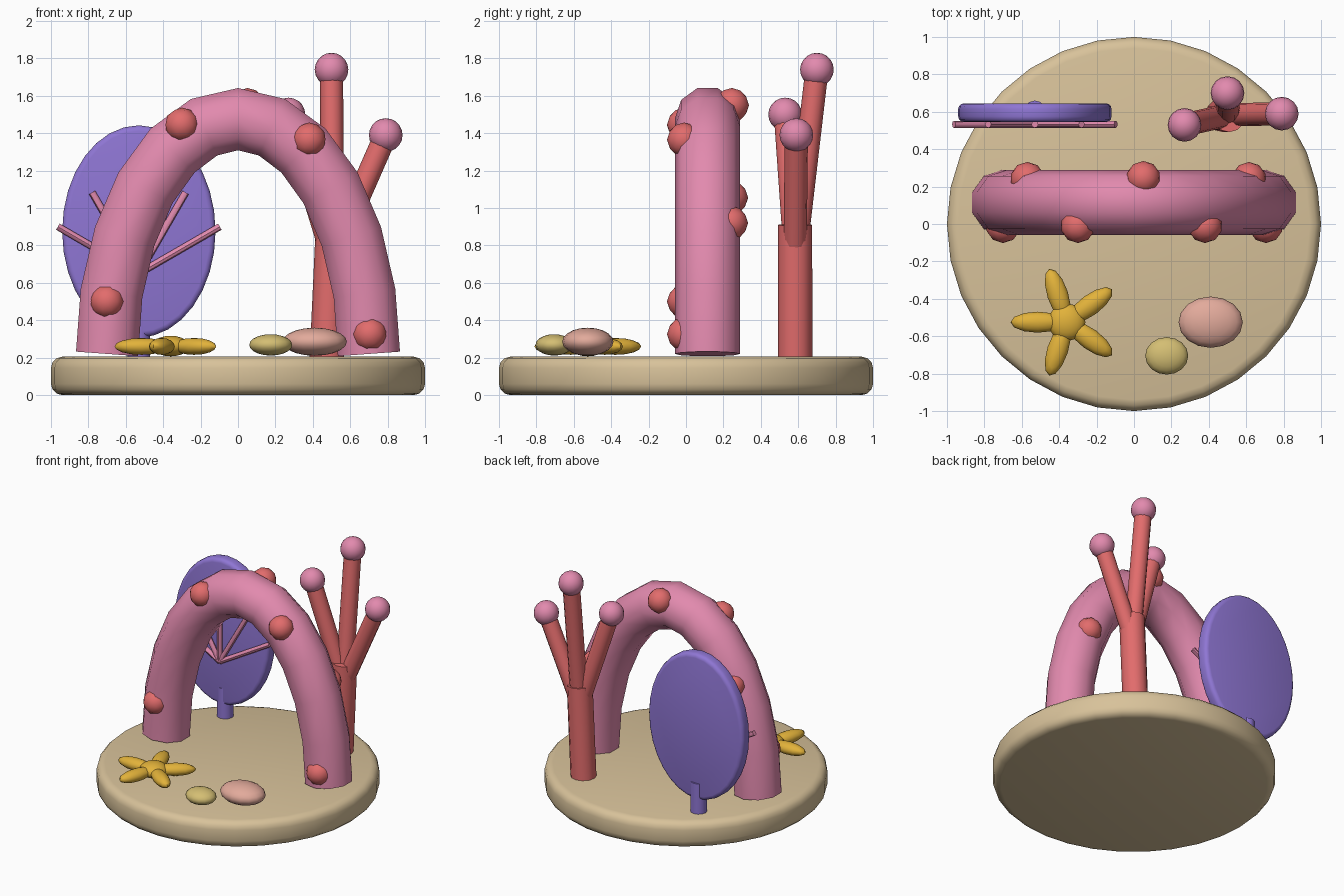
import bpy, bmesh, math
from mathutils import Vector, Matrix

if "Cube" in bpy.data.objects:
    bpy.data.objects.remove(bpy.data.objects["Cube"])


def mat(name, rgb):
    m = bpy.data.materials.new(name)
    lin = [((c / 255 + 0.055) / 1.055) ** 2.4 for c in rgb]
    m.diffuse_color = (*lin, 1)
    m.use_nodes = True
    m.node_tree.nodes["Principled BSDF"].inputs["Base Color"].default_value = m.diffuse_color
    return m


SAND = mat("sand", (216, 194, 154))
PINK = mat("pink", (226, 138, 174))
RED = mat("coral_red", (226, 108, 108))
PURPLE = mat("purple", (143, 118, 212))
GOLD = mat("gold", (226, 178, 58))
OLIVE = mat("pale_yellow", (212, 190, 115))
ROSE = mat("rose_beige", (226, 170, 155))


def finish(name, bm, material, angle=45):
    bmesh.ops.recalc_face_normals(bm, faces=bm.faces)
    me = bpy.data.meshes.new(name)
    bm.to_mesh(me)
    bm.free()
    ob = bpy.data.objects.new(name, me)
    bpy.context.collection.objects.link(ob)
    me.materials.append(material)
    bpy.ops.object.select_all(action='DESELECT')
    ob.select_set(True)
    bpy.context.view_layer.objects.active = ob
    bpy.ops.object.shade_smooth_by_angle(angle=math.radians(angle))
    return ob


def ellipsoid(name, centre, radii, material, turn=0, seg=16, rings=10):
    bm = bmesh.new()
    bmesh.ops.create_uvsphere(bm, u_segments=seg, v_segments=rings, radius=1)
    bm.transform(Matrix.Translation(centre) @ Matrix.Rotation(turn, 4, 'Z')
                 @ Matrix.Diagonal((*radii, 1)))
    return finish(name, bm, material, 60)


def rod(name, a, b, r, material, seg=12):
    a, b = Vector(a), Vector(b)
    bm = bmesh.new()
    bmesh.ops.create_cone(bm, cap_ends=True, segments=seg, radius1=r, radius2=r,
                          depth=(b - a).length)
    bm.transform(Matrix.Translation((a + b) / 2)
                 @ (b - a).to_track_quat('Z', 'Y').to_matrix().to_4x4())
    return finish(name, bm, material)


def rounded_disc(name, rx, ry, depth, bevel, matrix, material, seg=32):
    # rings of a rounded-edge profile: (inset, height)
    bm = bmesh.new()
    prof = []
    for i in range(4):
        t = math.radians(30 * i)
        prof.append((bevel * (1 - math.sin(t)), -depth / 2 + bevel * (1 - math.cos(t))))
    prof += [(d, -h) for d, h in reversed(prof)]
    rings = []
    for d, h in prof:
        rings.append([bm.verts.new(((rx - d) * math.cos(k * math.tau / seg),
                                    (ry - d) * math.sin(k * math.tau / seg), h))
                      for k in range(seg)])
    for lo, hi in zip(rings, rings[1:]):
        for k in range(seg):
            j = (k + 1) % seg
            bm.faces.new((lo[k], lo[j], hi[j], hi[k]))
    bm.faces.new(rings[0])
    bm.faces.new(rings[-1])
    bm.transform(matrix)
    return finish(name, bm, material, 40)


# sandy base
rounded_disc("base", 1, 1, 0.205, 0.06, Matrix.Translation((0, 0, 0.1025)), SAND)

# arch: ten-sided tube swept along half an ellipse
N, S = 12, 10
path = [Vector((0.70 * math.cos(math.pi * i / N), 0.115,
                0.22 + 1.255 * math.sin(math.pi * i / N))) for i in range(N + 1)]
bm = bmesh.new()
rings = []
for i, p in enumerate(path):
    before = (p - path[i - 1]).normalized() if i else Vector()
    after = (path[i + 1] - p).normalized() if i < N else Vector()
    t = (before + after).normalized()
    out = Vector((t.z, 0, -t.x))
    rings.append([bm.verts.new(p + 0.175 * (math.cos(a) * out + math.sin(a) * Vector((0, 1, 0))))
                  for a in (math.radians(18 + 36 * k) for k in range(S))])
for lo, hi in zip(rings, rings[1:]):
    for k in range(S):
        j = (k + 1) % S
        bm.faces.new((lo[k], lo[j], hi[j], hi[k]))
bm.faces.new(rings[0])
bm.faces.new(rings[-1])
finish("arch", bm, PINK, 50)

# knobs on the arch
for n, c in enumerate([(-0.70, -0.01, 0.50), (-0.30, -0.01, 1.445), (0.38, -0.01, 1.365),
                       (0.705, -0.01, 0.325), (-0.57, 0.24, 1.055), (0.05, 0.245, 1.55),
                       (0.615, 0.24, 0.92)]):
    bm = bmesh.new()
    bmesh.ops.create_icosphere(bm, subdivisions=2, radius=0.092)
    bm.transform(Matrix.Translation(c))
    finish(f"arch_knob_{n + 1}", bm, RED, 60)

# branching coral
rod("coral_trunk", (0.475, 0.583, 0.2), (0.508, 0.583, 0.91), 0.092, RED)
for n, tip in enumerate([(0.50, 0.70, 1.74), (0.79, 0.59, 1.39), (0.27, 0.53, 1.50)]):
    rod(f"coral_branch_{n + 1}", (0.505, 0.583, 0.74), tip, 0.062, RED)
    ellipsoid(f"coral_tip_{n + 1}", tip, (0.09, 0.09, 0.09), PINK)

# sea fan with stem and ribs
rounded_disc("fan", 0.41, 0.567, 0.10, 0.03,
             Matrix.Translation((-0.53, 0.595, 0.875)) @ Matrix.Rotation(math.pi / 2, 4, 'X'),
             PURPLE)
rod("fan_stem", (-0.53, 0.6, 0.2), (-0.53, 0.6, 0.44), 0.06, PURPLE)
for n in range(5):
    a = math.radians(30 + 30 * n)
    rod(f"fan_rib_{n + 1}", (-0.53, 0.533, 0.65),
        (-0.53 + 0.5 * math.cos(a), 0.533, 0.65 + 0.5 * math.sin(a)), 0.019, PINK, 8)

# starfish
ellipsoid("starfish_body", (-0.36, -0.525, 0.262), (0.1, 0.1, 0.055), GOLD)
for n in range(5):
    a = math.radians(36 + 72 * n)
    ellipsoid(f"starfish_arm_{n + 1}",
              (-0.36 + 0.155 * math.cos(a), -0.525 + 0.155 * math.sin(a), 0.26),
              (0.145, 0.056, 0.045), GOLD, a, 12, 8)

# pebbles
ellipsoid("large_pebble", (0.41, -0.525, 0.285), (0.172, 0.137, 0.075), ROSE)
ellipsoid("small_pebble", (0.175, -0.705, 0.268), (0.115, 0.1, 0.057), OLIVE)
